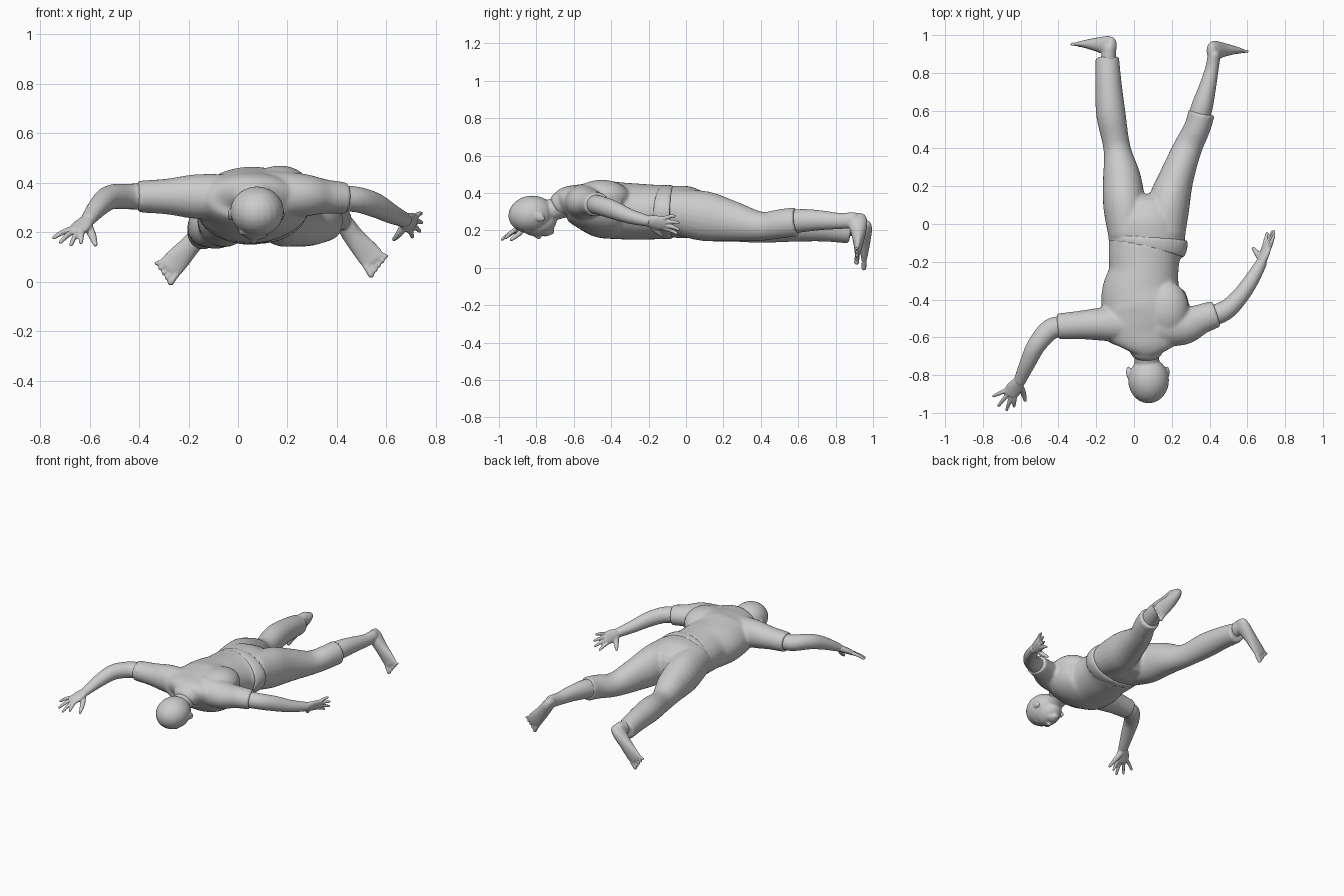
import bpy, bmesh, math
from mathutils import Vector, Matrix


def spline(pts, steps):
    """Catmull-Rom through (x, y, z, half width, half height) stations."""
    out = []
    for i in range(len(pts) - 1):
        p = [Vector(pts[min(max(k, 0), len(pts) - 1)]) for k in range(i - 1, i + 3)]
        for s in range(steps):
            t = s / steps
            out.append(0.5 * (2 * p[1] + (p[2] - p[0]) * t + (2 * p[0] - 5 * p[1] + 4 * p[2] - p[3]) * t * t
                              + (3 * p[1] - p[0] - 3 * p[2] + p[3]) * t ** 3))
    return out + [Vector(pts[-1])]


def loft(bm, pts, up=(0, 0, 1), n=24, steps=5, caps=(True, True)):
    """Elliptic tube; caps choose rounded (True) or flat (False) ends."""
    st = spline(pts, steps)
    pos = [Vector(s[:3]) for s in st]
    data = []
    for i, s in enumerate(st):
        t = (pos[min(i + 1, len(st) - 1)] - pos[max(i - 1, 0)]).normalized()
        data.append((pos[i], t, s[3], s[4]))
    for end in (0, 1):
        if caps[end]:
            c, t, w, h = data[-1] if end else data[0]
            d = (1 if end else -1) * 0.8 * min(w, h)
            for a in (30, 55, 78):
                k, e = math.cos(math.radians(a)), math.sin(math.radians(a))
                item = (c + t * d * e, t, w * k, h * k)
                if end:
                    data.append(item)
                else:
                    data.insert(0, item)
    rings = []
    for c, t, w, h in data:
        side = t.cross(Vector(up)).normalized()
        nor = side.cross(t)
        rings.append([bm.verts.new(c + side * w * math.cos(a) + nor * h * math.sin(a))
                      for a in (2 * math.pi * k / n for k in range(n))])
    for a, b in zip(rings, rings[1:]):
        for k in range(n):
            bm.faces.new((a[k], a[(k + 1) % n], b[(k + 1) % n], b[k]))
    bm.faces.new(rings[0][::-1])
    bm.faces.new(rings[-1])


def ball(bm, c, r, rot=0.0):
    m = Matrix.Translation(c) @ Matrix.Rotation(rot, 4, 'X') @ Matrix.Diagonal((*r, 1))
    bmesh.ops.create_uvsphere(bm, u_segments=24, v_segments=16, radius=1, matrix=m)


def finish(name, bm, voxel, smooth=4):
    """Fuse the overlapping volumes of one part into a single smooth skin."""
    bmesh.ops.recalc_face_normals(bm, faces=bm.faces)
    me = bpy.data.meshes.new(name)
    bm.to_mesh(me)
    bm.free()
    ob = bpy.data.objects.new(name, me)
    bpy.context.collection.objects.link(ob)
    rm = ob.modifiers.new("fuse", 'REMESH')
    rm.mode, rm.voxel_size, rm.use_smooth_shade = 'VOXEL', voxel, True
    sm = ob.modifiers.new("soften", 'SMOOTH')
    sm.factor, sm.iterations = 0.5, smooth
    for p in me.polygons:
        p.use_smooth = True


# shirt: torso and two sleeves
bm = bmesh.new()
loft(bm, [(.065, -.67, .34, .09, .07), (.065, -.63, .35, .17, .088), (.06, -.56, .335, .225, .12),
          (.06, -.46, .315, .235, .152), (.04, -.36, .305, .212, .152), (.05, -.26, .3, .185, .15),
          (.055, -.17, .298, .19, .146), (.065, -.11, .297, .202, .145)], n=40, caps=(True, False))
loft(bm, [(-.03, -.53, .345, .1, .09), (-.17, -.53, .345, .088, .09), (-.29, -.535, .345, .075, .072),
          (-.405, -.543, .345, .069, .064)], caps=(True, False))
loft(bm, [(.13, -.54, .35, .11, .1), (.26, -.54, .35, .1, .088), (.35, -.505, .345, .08, .07),
          (.435, -.475, .338, .072, .064)], caps=(True, False))
ball(bm, (.17, -.45, .38), (.12, .15, .09))
finish("shirt", bm, .009, 6)

# trousers: seat and two legs, one ending at the ankle, one below the knee
bm = bmesh.new()
loft(bm, [(.065, -.16, .3, .19, .132), (.07, -.08, .3, .2, .137), (.068, 0, .297, .205, .14),
          (.065, .06, .29, .18, .125)], n=36)
loft(bm, [(-.025, -.06, .3, .11, .12), (-.05, .1, .276, .113, .133), (-.065, .25, .245, .1, .108),
          (-.09, .4, .21, .072, .077), (-.122, .58, .222, .078, .083), (-.135, .74, .215, .07, .075),
          (-.142, .88, .195, .063, .066)], caps=(True, False))
loft(bm, [(.16, -.06, .3, .11, .12), (.182, .1, .276, .113, .133), (.226, .25, .248, .092, .108),
          (.283, .4, .222, .077, .078), (.335, .51, .236, .07, .078),
          (.358, .59, .245, .071, .079)], caps=(True, False))
finish("trousers", bm, .009, 5)

# waistband rolled around the hips
bm = bmesh.new()
loft(bm, [(.065, -.135, .3, .203, .14), (.072, -.1, .298, .212, .145), (.075, -.07, .297, .208, .142)],
     n=40, caps=(False, False))
finish("waistband", bm, .008, 2)

# head and neck, face down
bm = bmesh.new()
ball(bm, (.077, -.828, .285), (.108, .122, .1), .15)
ball(bm, (.068, -.79, .245), (.078, .1, .075), .2)
loft(bm, [(.065, -.63, .34, .085, .07), (.067, -.7, .315, .066, .06), (.072, -.79, .28, .07, .065)])
loft(bm, [(.068, -.8, .21, .055, .035), (.064, -.745, .2, .045, .03), (.062, -.72, .197, .025, .02)])
loft(bm, [(.065, -.835, .192, .01, .012), (.062, -.785, .166, .016, .014)], n=12)
for s in (-1, 1):
    ball(bm, (.068 + s * .033, -.852, .205), (.034, .014, .018))
    ball(bm, (.073 + s * .103, -.785, .272), (.012, .034, .022), -.5)
ball(bm, (.063, -.752, .176), (.024, .009, .009))
ball(bm, (.063, -.739, .177), (.02, .008, .008))
finish("head", bm, .006, 3)

# bare forearms
bm = bmesh.new()
loft(bm, [(-.36, -.543, .345, .055, .053), (-.44, -.556, .345, .056, .052), (-.515, -.64, .342, .05, .05),
          (-.56, -.73, .308, .043, .042), (-.607, -.835, .25, .032, .026)])
finish("left_forearm", bm, .007)
bm = bmesh.new()
loft(bm, [(.38, -.495, .34, .058, .053), (.48, -.46, .333, .053, .052), (.555, -.39, .31, .046, .05),
          (.62, -.3, .275, .04, .04), (.675, -.205, .25, .03, .03)])
finish("right_forearm", bm, .007)


def hand(name, wrist, base, tips, side, thumb, thick=.017):
    """Palm plus four tapering fingers and a thumb."""
    bm = bmesh.new()
    wrist, base, side = Vector(wrist), Vector(base), Vector(side)
    up = (base - wrist).cross(side).normalized()
    mid = wrist.lerp(base, .55)
    loft(bm, [(*wrist, .03, .024), (*mid, .042, .02), (*base, .041, thick)], up)
    for k, tip in enumerate(tips):
        a, tip = base + side * (.031 * (1 - k / 1.5)), Vector(tip)
        m = a.lerp(tip, .5) + Vector((0, 0, .004))
        loft(bm, [(*a, .012, .013), (*m, .011, .011), (*tip, .008, .008)], up, 10, 4)
    a, tip = Vector(thumb[0]), Vector(thumb[1])
    loft(bm, [(*wrist.lerp(base, .2), .02, .018), (*a, .017, .015), (*tip, .009, .009)], up, 12, 4)
    finish(name, bm, .005, 2)


hand("left_hand", (-.605, -.83, .252), (-.655, -.9, .205),
     [(-.635, -.965, .158), (-.675, -.985, .15), (-.718, -.963, .16), (-.745, -.912, .178)],
     (.76, -.6, -.2), ((-.59, -.885, .19), (-.576, -.935, .15)))
hand("right_hand", (.672, -.21, .25), (.705, -.115, .235),
     [(.705, -.048, .182), (.735, -.038, .205), (.742, -.04, .24), (.741, -.06, .277)],
     (-.42, .2, -.88), ((.655, -.16, .2), (.63, -.128, .172)))


def foot(name, shin, spine, side):
    """Ankle, sole pointing back, and five toes."""
    bm = bmesh.new()
    loft(bm, shin)
    loft(bm, spine, (0, -1, 0))
    end, prev = Vector(spine[-1][:3]), Vector(spine[-2][:3])
    fwd, side = (end - prev).normalized(), Vector(side).normalized()
    for k in range(5):
        a = end + side * (.038 - .02 * k)
        r = (.014, .011, .01, .01, .009)[k]
        b = a + fwd * (.04 - .005 * k) + side * (.006 - .004 * k)
        loft(bm, [(*a, r, r), (*a.lerp(b, .5), r * .9, r), (*b, r, r)], (0, -1, 0), 10, 3)
    finish(name, bm, .006, 2)


foot("left_foot", [(-.14, .8, .205, .05, .05), (-.135, .87, .215, .042, .048), (-.13, .935, .222, .036, .045)],
     [(-.118, .945, .232, .03, .046), (-.145, .945, .2, .038, .05), (-.195, .95, .145, .042, .037),
      (-.25, .953, .085, .05, .022), (-.278, .952, .055, .05, .015)], (.75, 0, -.66))
foot("right_foot", [(.33, .52, .24, .058, .062), (.36, .62, .252, .057, .062), (.388, .72, .254, .046, .053),
                    (.412, .82, .25, .036, .043), (.425, .9, .255, .034, .043)],
     [(.412, .915, .268, .03, .048), (.43, .918, .238, .037, .052), (.47, .922, .18, .042, .038),
      (.525, .92, .115, .05, .022), (.548, .916, .086, .05, .015)], (-.78, 0, -.62))
